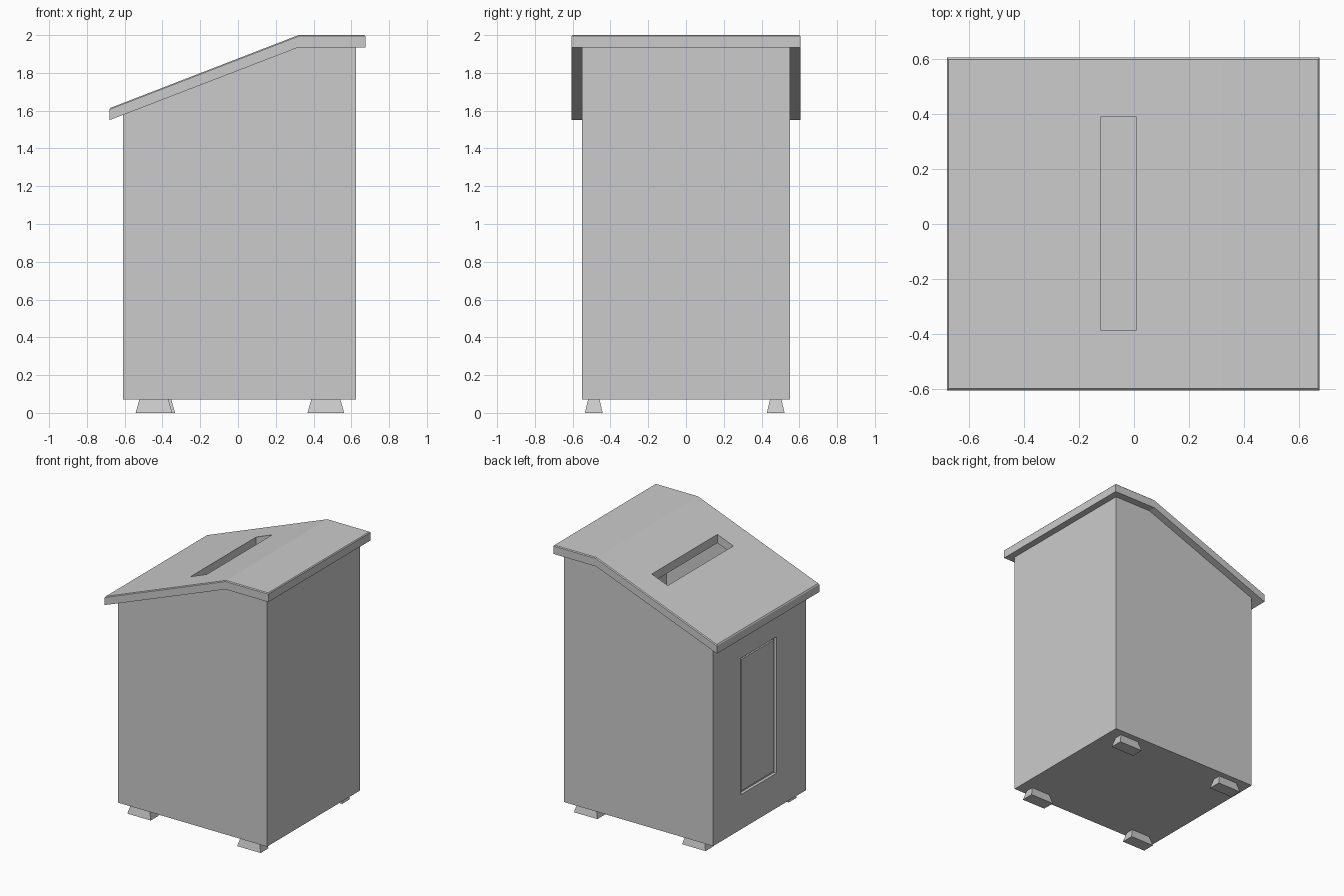
import bpy, bmesh

if "Cube" in bpy.data.objects:
    bpy.data.objects.remove(bpy.data.objects["Cube"])


def make_object(name, bm):
    bmesh.ops.recalc_face_normals(bm, faces=bm.faces)
    mesh = bpy.data.meshes.new(name)
    bm.to_mesh(mesh)
    bm.free()
    obj = bpy.data.objects.new(name, mesh)
    bpy.context.collection.objects.link(obj)
    return obj


def prism(name, profile, y0, y1):
    """Extrude an (x, z) profile from y0 to y1."""
    bm = bmesh.new()
    face = bm.faces.new([bm.verts.new((x, y0, z)) for x, z in profile])
    ext = bmesh.ops.extrude_face_region(bm, geom=[face])
    moved = [v for v in ext["geom"] if isinstance(v, bmesh.types.BMVert)]
    bmesh.ops.translate(bm, verts=moved, vec=(0, y1 - y0, 0))
    return make_object(name, bm)


def box(name, x0, x1, y0, y1, z0, z1):
    return prism(name, [(x0, z0), (x1, z0), (x1, z1), (x0, z1)], y0, y1)


def cut(target, cutter):
    mod = target.modifiers.new("cut", "BOOLEAN")
    mod.operation = "DIFFERENCE"
    mod.solver = "EXACT"
    mod.object = cutter
    bpy.context.view_layer.objects.active = target
    bpy.ops.object.modifier_apply(modifier=mod.name)
    bpy.data.objects.remove(cutter)


# Hollow cabin walls and floor
cabin = prism("cabin", [(-0.61, 0.07), (0.625, 0.07), (0.625, 1.94),
                        (0.32, 1.94), (-0.61, 1.582)], -0.55, 0.55)
cut(cabin, box("room_cutter", -0.50, 0.51, -0.50, 0.50, 0.13, 2.2))

# Door recess on the left side, filled by a slightly smaller panel
cut(cabin, box("door_cutter", -0.70, -0.588, -0.20, 0.22, 0.33, 1.35))
box("door_panel", -0.60, -0.58, -0.182, 0.202, 0.348, 1.332)

# Roof slab with a chamfered top rim
roof = prism("roof", [(-0.68, 1.55), (0.32, 1.935), (0.675, 1.935),
                      (0.675, 2.0), (0.32, 2.0), (-0.68, 1.613)], -0.605, 0.605)
bm = bmesh.new()
bm.from_mesh(roof.data)
bm.normal_update()
rim = [e for e in bm.edges
       if sorted(f.normal.z > 0.5 for f in e.link_faces) == [False, True]]
bmesh.ops.bevel(bm, geom=rim, offset=0.006, segments=1, affect="EDGES")
bm.to_mesh(roof.data)
bm.free()

# Slot through the roof
cut(roof, box("slot_cutter", -0.122, 0.01, -0.385, 0.39, 1.5, 2.3))

# Tapered feet
feet = {"foot_front_left": (-0.445, -0.488), "foot_front_right": (0.465, -0.488),
        "foot_back_left": (-0.43, 0.475), "foot_back_right": (0.465, 0.475)}
for name, (x, y) in feet.items():
    foot = box(name, x - 0.097, x + 0.097, y - 0.047, y + 0.047, 0.0, 0.072)
    for v in foot.data.vertices:
        if v.co.z > 0.03:
            v.co.x = x + (v.co.x - x) * 0.79
            v.co.y = y + (v.co.y - y) * 0.64
